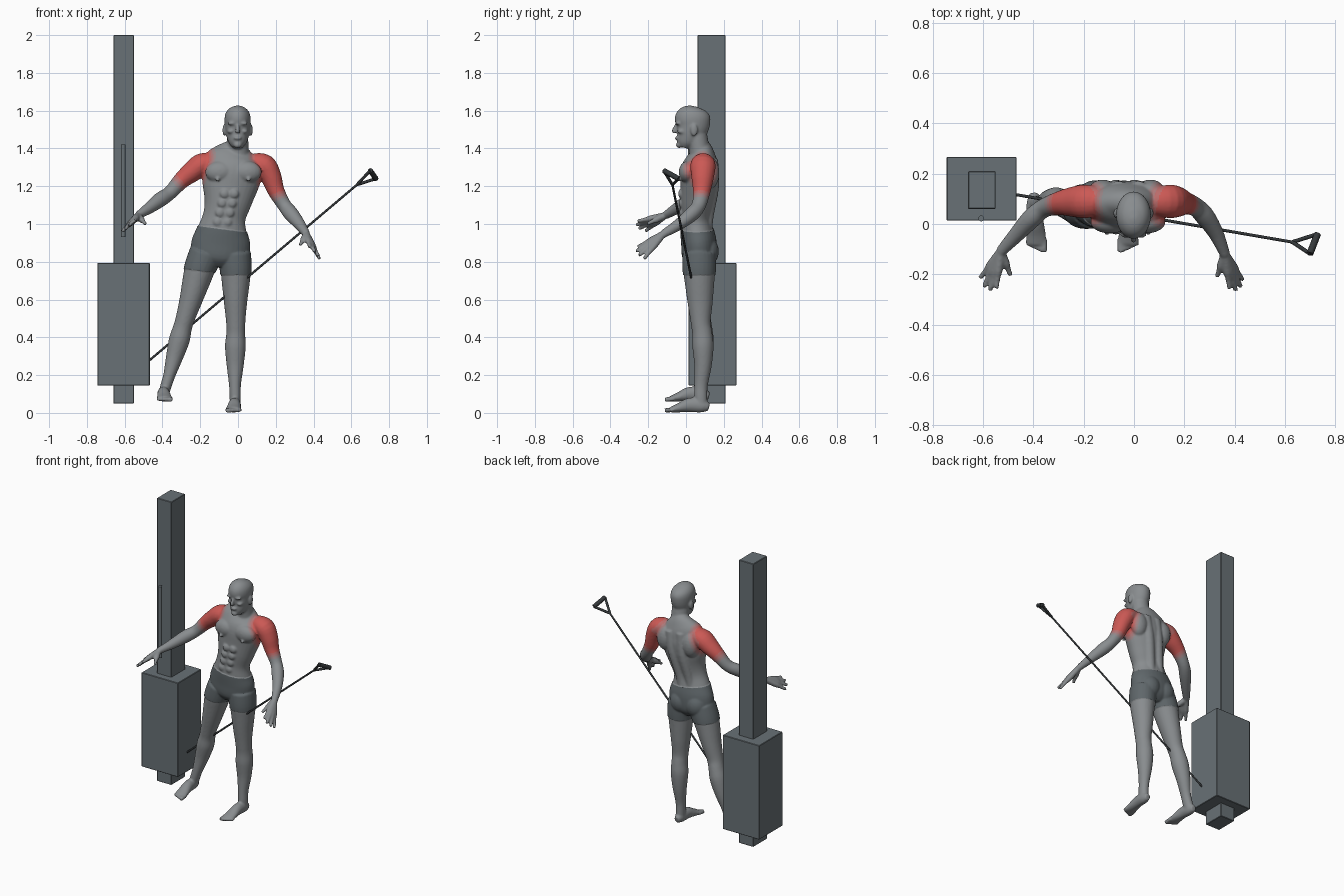
import bpy, bmesh, math
from mathutils import Vector, Matrix

cube = bpy.data.objects.get("Cube")
if cube:
    bpy.data.objects.remove(cube, do_unlink=True)


def material(name, rgb):
    mat = bpy.data.materials.new(name)
    mat.use_nodes = True
    colour = (*rgb, 1)
    mat.diffuse_color = colour
    mat.node_tree.nodes["Principled BSDF"].inputs["Base Color"].default_value = colour
    return mat


def mix(a, b, t):
    return tuple(p + (q - p) * t for p, q in zip(a, b))


SKIN, RED = (.25, .265, .275), (.60, .10, .09)
skin = material("grey skin", SKIN)
shorts = material("dark grey shorts", (.115, .135, .145))
reds = [material("muscle red", RED)] + [
    material("faded red " + word, mix(RED, SKIN, t))
    for word, t in (("strong", .3), ("medium", .55), ("faint", .8))]
steel = material("slate machine", (.14, .165, .18))
black = material("black cable", (.035, .04, .043))


def finish(bm, name, mats):
    bmesh.ops.recalc_face_normals(bm, faces=bm.faces)
    mesh = bpy.data.meshes.new(name)
    bm.to_mesh(mesh)
    bm.free()
    for mat in mats:
        mesh.materials.append(mat)
    ob = bpy.data.objects.new(name, mesh)
    bpy.context.collection.objects.link(ob)
    return ob


def smooth(ob):
    bpy.ops.object.select_all(action='DESELECT')
    ob.select_set(True)
    bpy.context.view_layer.objects.active = ob
    bpy.ops.object.shade_smooth_by_angle(angle=math.radians(40))


def spline(rows, steps):
    """Smooth curve through rows of (x, y, z, radius_u, radius_v)."""
    rows = [rows[0]] + list(rows) + [rows[-1]]
    out = []
    for a, b, c, d in zip(rows, rows[1:], rows[2:], rows[3:]):
        for i in range(steps):
            t = i / steps
            out.append([q + .5 * t * (r - p + t * (2*p - 5*q + 4*r - s + t * (3*(q - r) + s - p)))
                        for p, q, r, s in zip(a, b, c, d)])
    return out + [list(rows[-1])]


def tube(bm, rows, ref=(0, 1, 0), sides=20, steps=4):
    """Closed loft with elliptical sections; radius_v lies along ref."""
    rows = spline(rows, steps)
    pts = [Vector(r[:3]) for r in rows]
    rings = []
    for i, row in enumerate(rows):
        t = (pts[min(i + 1, len(pts) - 1)] - pts[max(i - 1, 0)]).normalized()
        v = Vector(ref)
        v = (v - t * v.dot(t)).normalized()
        u = v.cross(t)
        angles = [math.tau * k / sides for k in range(sides)]
        rings.append([bm.verts.new(pts[i] + u * row[3] * math.cos(a) + v * row[4] * math.sin(a))
                      for a in angles])
    for a, b in zip(rings, rings[1:]):
        for k in range(sides):
            bm.faces.new((a[k - 1], a[k], b[k], b[k - 1]))
    bm.faces.new(rings[0])
    bm.faces.new(rings[-1])


def rod(bm, a, b, r):
    tube(bm, [(*a, r, r), (*b, r, r)], sides=12, steps=1)


def blob(bm, loc, size):
    m = Matrix.Translation(loc) @ Matrix.Diagonal((*size, 1))
    bmesh.ops.create_uvsphere(bm, u_segments=20, v_segments=12, radius=1, matrix=m)


def box(name, lo, hi, mat):
    bm = bmesh.new()
    lo, hi = Vector(lo), Vector(hi)
    m = Matrix.Translation((lo + hi) / 2) @ Matrix.Diagonal((*(hi - lo), 1))
    bmesh.ops.create_cube(bm, size=1, matrix=m)
    bmesh.ops.bevel(bm, geom=bm.edges[:], offset=.003, segments=1, affect='EDGES')
    return finish(bm, name, [mat])


# Cable machine
box("machine_column", (-.66, .06, .05), (-.55, .21, 2), steel)
box("weight_housing", (-.745, .013, .145), (-.467, .267, .793), steel)
bm = bmesh.new()
rod(bm, (-.608, .022, .93), (-.608, .022, 1.42), .012)
for z in (.945, 1.405):
    rod(bm, (-.608, .022, z), (-.608, .07, z), .011)
smooth(finish(bm, "machine_side_bar", [steel]))

# Cable and triangular handle
apex, grip_a, grip_b = (.63, -.072, 1.208), (.73, -.04, 1.24), (.70, -.118, 1.283)
bm = bmesh.new()
rod(bm, (-.50, .122, .252), apex, .006)
smooth(finish(bm, "pull_cable", [black]))
bm = bmesh.new()
for end in (grip_a, grip_b):
    rod(bm, apex, end, .008)
rod(bm, grip_a, grip_b, .014)
smooth(finish(bm, "cable_handle", [black]))

# Torso, neck and head
bm = bmesh.new()
tube(bm, [(-.105, .07, .775, .06, .05), (-.10, .07, .82, .14, .085), (-.09, .068, .90, .152, .09),
          (-.083, .058, .97, .13, .085), (-.072, .055, 1.04, .113, .08), (-.054, .06, 1.12, .126, .09),
          (-.042, .068, 1.20, .148, .098), (-.03, .072, 1.28, .16, .1), (-.025, .083, 1.34, .152, .083),
          (-.015, .085, 1.385, .105, .06), (-.005, .077, 1.42, .055, .045)], sides=32)
tube(bm, [(-.003, .08, 1.33, .065, .06), (-.002, .07, 1.40, .058, .054),
          (-.002, .06, 1.46, .056, .054), (-.002, .055, 1.52, .05, .05)])
tube(bm, [(-.002, -.012, 1.405, .026, .028), (-.002, -.003, 1.43, .045, .05),
          (-.002, .02, 1.47, .06, .074), (-.002, .035, 1.52, .067, .089),
          (-.002, .035, 1.56, .069, .094), (-.002, .036, 1.59, .062, .083),
          (-.002, .038, 1.612, .043, .057), (-.002, .04, 1.624, .014, .018)], sides=32)
tube(bm, [(-.002, -.05, 1.525, .008, .008), (-.002, -.063, 1.497, .011, .012),
          (-.002, -.058, 1.482, .014, .01)])
blob(bm, (-.002, -.047, 1.455), (.022, .013, .009))
blob(bm, (-.002, -.036, 1.418), (.022, .018, .016))
for s in (-1, 1):
    blob(bm, (s * .071 - .002, .043, 1.497), (.009, .019, .032))
    blob(bm, (s * .028 - .002, -.042, 1.532), (.026, .014, .009))
    blob(bm, (s * .036 - .002, -.018, 1.49), (.02, .03, .013))
    # Chest, belly, back and seat muscles
    blob(bm, (s * .072 - .024, .008, 1.275), (.078, .046, .058))
    blob(bm, (s * .082 - .026, -.035, 1.235), (.011, .01, .011))
    blob(bm, (s * .058 - .098, .108, .855), (.068, .062, .075))
    blob(bm, (s * .095 - .03, .125, 1.27), (.06, .052, .085))
    for i in range(4):
        z = 1.01 + i * .05
        blob(bm, (s * .026 - .082 + i * .012, -.018 - i * .003, z), (.024, .015, .024))
    tube(bm, [(s * .034 - .085, .11, .95, .03, .03), (s * .034 - .072, .118, 1.04, .03, .028),
              (s * .036 - .04, .145, 1.2, .034, .03), (s * .04 - .02, .14, 1.34, .035, .03)])

# Legs and feet: the right one is raised and swung outwards
LEG = [(-.02, .07, .84, .085, .085), (-.012, .07, .76, .081, .085), (-.012, .072, .68, .073, .077),
       (-.013, .075, .58, .061, .066), (-.012, .078, .48, .051, .053), (-.012, .086, .42, .05, .053),
       (-.014, .09, .35, .055, .056), (-.015, .09, .25, .045, .046), (-.016, .08, .15, .032, .036),
       (-.015, .078, .09, .03, .035), (-.015, .08, .03, .028, .035)]
FOOT = [(-.015, .122, .03, .018, .02), (-.015, .085, .038, .03, .036), (-.018, .02, .042, .033, .038),
        (-.022, -.04, .026, .039, .024), (-.024, -.08, .017, .041, .015)]


def swing(row):
    x, y, z, u, v = row
    z = .06 + z * .93
    return (-.19 - .294 * (.8 - z) - (x + .013), y, z, u, v)


def lift(row):
    x, y, z, u, v = row
    return (-.412 - x, y, z + .058, u, v)


for leg_pose, foot_pose in ((tuple, tuple), (swing, lift)):
    tube(bm, [leg_pose(r) for r in LEG], sides=24)
    tube(bm, [foot_pose(r) for r in FOOT], ref=(0, 0, 1))
    for i in range(5):
        x, r = -.054 + i * .016, .013 - i * .001
        tube(bm, [foot_pose((x, -.06, .018, r, r)), foot_pose((x, -.113 + i * .007, .012, r, r))],
             ref=(0, 0, 1), sides=10)

# Arms: path points with matching thicknesses
THICK = [(.05, .055), (.06, .067), (.055, .06), (.045, .047), (.037, .038), (.04, .039),
         (.031, .031), (.02, .022)]
ARMS = {
    "right": [(-.12, .09, 1.325), (-.19, .09, 1.315), (-.245, .088, 1.275), (-.30, .082, 1.23),
              (-.36, .062, 1.165), (-.41, .02, 1.13), (-.47, -.045, 1.085), (-.53, -.11, 1.045)],
    "left": [(.08, .09, 1.325), (.14, .09, 1.31), (.175, .088, 1.25), (.202, .083, 1.175),
             (.245, .068, 1.10), (.28, .033, 1.055), (.325, -.035, 1), (.362, -.12, .947)]}
FINGERS = {
    "right": [(-.612, -.215, .962), (-.597, -.25, .975), (-.574, -.265, .995), (-.548, -.257, 1.015),
              (-.49, -.205, 1)],
    "left": [(.432, -.222, .815), (.425, -.25, .832), (.405, -.265, .855), (.38, -.257, .878),
             (.33, -.21, .89)]}
for side, path in ARMS.items():
    tube(bm, [(*p, *t) for p, t in zip(path, THICK)])
    wrist = Vector(path[-1])
    for tip in FINGERS[side]:
        tip = Vector(tip)
        rows = [(*wrist.lerp(tip, t), r, r) for t, r in ((0, .018), (.5, .017), (.7, .012), (1, .01))]
        tube(bm, rows, sides=12)

# Fuse everything into one smooth body
body = finish(bm, "body", [skin, shorts] + reds)
fuse = body.modifiers.new("fuse", 'REMESH')
fuse.mode = 'VOXEL'
fuse.voxel_size = .006
soften = body.modifiers.new("soften", 'SMOOTH')
soften.factor, soften.iterations = .5, 5
bpy.context.view_layer.update()
graph = bpy.context.evaluated_depsgraph_get()
fused = bpy.data.meshes.new_from_object(body.evaluated_get(graph))
body.modifiers.clear()
body.data = fused
fused.materials.clear()
for mat in [skin, shorts] + reds:
    fused.materials.append(mat)

# Cut the waistband and both hems, then colour shorts and shoulders
WAIST = (Vector((-.085, 0, .972)), Vector((.13, 0, 1)))
HEMS = [(Vector((-.205, 0, .754)), Vector((.117, 0, 1))), (Vector((-.01, 0, .732)), Vector((0, 0, 1)))]
DELTOIDS = [(Vector((-.20, .08, 1.325)), Vector((-.255, .085, 1.265))),
            (Vector((.145, .08, 1.32)), Vector((.187, .085, 1.22)))]


def above(p, plane):
    return (p - plane[0]).dot(plane[1]) > 0


def reach(p, seg):
    a, b = seg
    t = max(0, min(1, (p - a).dot(b - a) / (b - a).length_squared))
    return (p - a.lerp(b, t)).length


bm = bmesh.new()
bm.from_mesh(fused)
for co, no in [WAIST] + HEMS:
    bmesh.ops.bisect_plane(bm, geom=bm.verts[:] + bm.edges[:] + bm.faces[:], dist=1e-5,
                           plane_co=co, plane_no=no)
bm.normal_update()
cloth = set()
for f in bm.faces:
    f.smooth = True
    f.material_index = 0
    p = f.calc_center_median()
    hem = HEMS[0] if p.x < -.108 else HEMS[1]
    if -.32 < p.x < .12 and above(p, hem) and not above(p, WAIST):
        f.material_index = 1
        cloth.update(f.verts)
        continue
    d = min(reach(p, seg) for seg in DELTOIDS)
    for i, limit in enumerate((.074, .085, .096, .108)):
        if d < limit:
            f.material_index = 2 + i
            break
for vert, offset in [(v, v.normal * .004) for v in cloth]:
    vert.co += offset
bm.to_mesh(fused)
bm.free()
